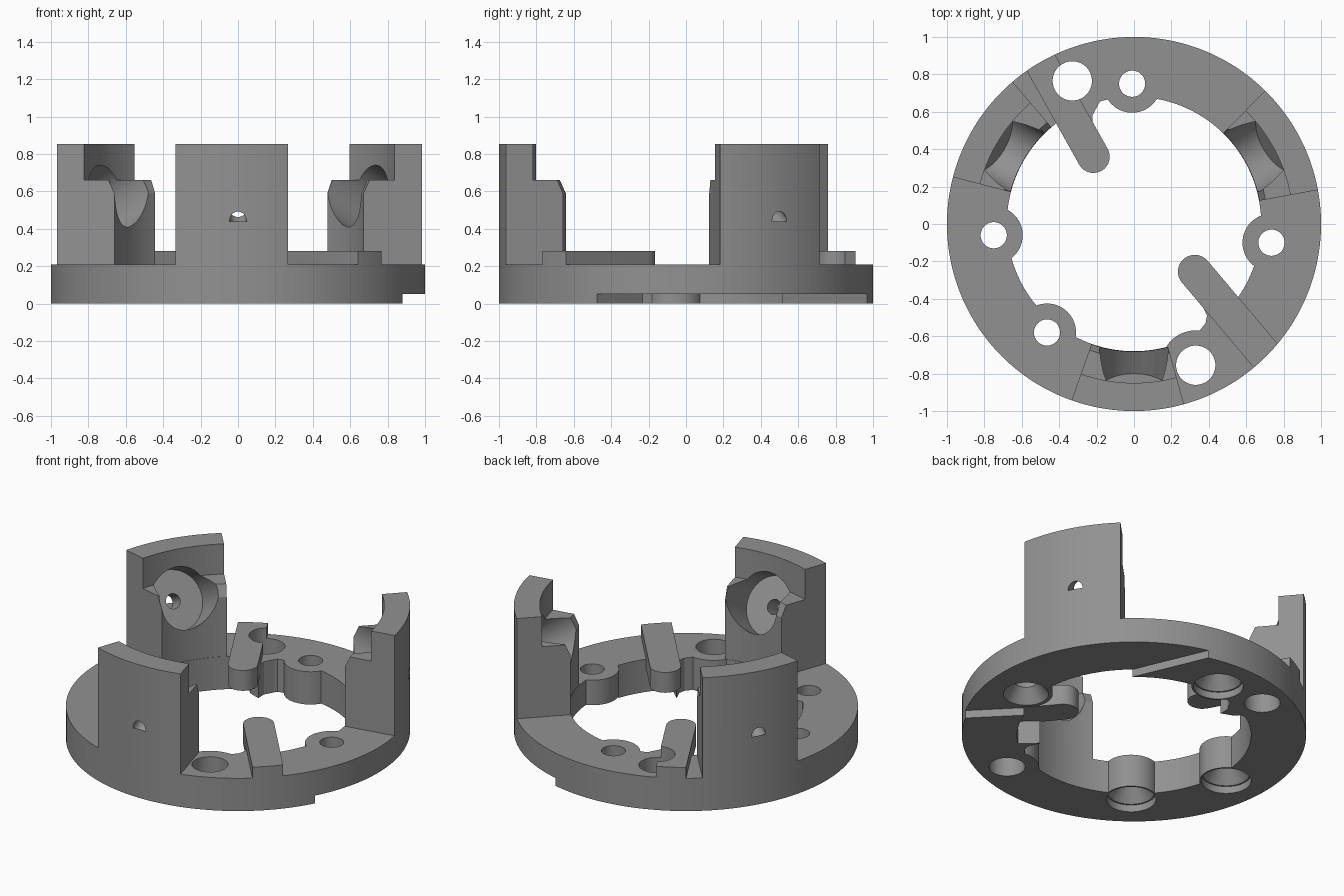
import bpy, bmesh, math
from math import cos, sin, radians
from mathutils import Matrix

if "Cube" in bpy.data.objects:
    bpy.data.objects.remove(bpy.data.objects["Cube"], do_unlink=True)

GREY = (0.285, 0.285, 0.285, 1)
grey = bpy.data.materials.new("mid grey")
grey.use_nodes = True
grey.diffuse_color = GREY
grey.node_tree.nodes["Principled BSDF"].inputs["Base Color"].default_value = GREY


def make(name, bm):
    bmesh.ops.recalc_face_normals(bm, faces=bm.faces)
    mesh = bpy.data.meshes.new(name)
    bm.to_mesh(mesh)
    bm.free()
    mesh.materials.append(grey)
    obj = bpy.data.objects.new(name, mesh)
    bpy.context.collection.objects.link(obj)
    return obj


def prism(name, points, z0, z1):
    """Upright solid over a plan outline."""
    bm = bmesh.new()
    low = [bm.verts.new((x, y, z0)) for x, y in points]
    high = [bm.verts.new((x, y, z1)) for x, y in points]
    bm.faces.new(low)
    bm.faces.new(high)
    for i in range(len(points)):
        j = (i + 1) % len(points)
        bm.faces.new((low[i], low[j], high[j], high[i]))
    return make(name, bm)


def lathe(name, profile, start=0, end=360, steps=180):
    """Sweep a closed (radius, z) profile around the upright axis."""
    bm = bmesh.new()
    full = end - start == 360
    rings = []
    for i in range(steps if full else steps + 1):
        a = radians(start + (end - start) * i / steps)
        rings.append([bm.verts.new((r * cos(a), r * sin(a), z)) for r, z in profile])
    n = len(profile)
    for i in range(steps):
        a, b = rings[i], rings[(i + 1) % len(rings)]
        for j in range(n):
            k = (j + 1) % n
            bm.faces.new((a[j], a[k], b[k], b[j]))
    if not full:
        bm.faces.new(rings[0])
        bm.faces.new(rings[-1])
    return make(name, bm)


def disc(name, centre, r, z0, z1, r_top=None, steps=64):
    bm = bmesh.new()
    bmesh.ops.create_cone(bm, cap_ends=True, segments=steps, radius1=r,
                          radius2=r if r_top is None else r_top, depth=z1 - z0,
                          matrix=Matrix.Translation((*centre, (z0 + z1) / 2)))
    return make(name, bm)


def combine(target, tool, operation):
    """Apply a boolean and discard the tool."""
    mod = target.modifiers.new("combine", "BOOLEAN")
    mod.operation, mod.object, mod.solver = operation, tool, "EXACT"
    bpy.context.view_layer.objects.active = target
    bpy.ops.object.modifier_apply(modifier=mod.name)
    bpy.data.objects.remove(tool, do_unlink=True)


def arm(end, direction, r, length=0.9):
    """Round-ended bar outline, running from the round tip outwards."""
    a = math.atan2(direction[1], direction[0])
    pts = [(end[0] + r * cos(a + radians(t)), end[1] + r * sin(a + radians(t)))
           for t in range(90, 271, 6)]
    dx, dy = length * cos(a), length * sin(a)
    return pts + [(pts[-1][0] + dx, pts[-1][1] + dy), (pts[0][0] + dx, pts[0][1] + dy)]


BASE = 0.21
SCREWS = [(-0.75, -0.06), (-0.01, 0.75), (0.735, -0.1), (-0.465, -0.58)]
PEGS = [(-0.33, 0.765), (0.33, -0.755)]
POSTS = [28, 148, 268]

# base ring with bosses and webs, overlong at staggered heights until trimmed
body = lathe("mounting_ring", [(0.68, -0.1), (1.1, -0.1), (1.1, 0.3), (0.68, 0.3)])
bosses = [(c, 0.155) for c in SCREWS] + [(c, 0.186) for c in PEGS]
for i, (c, r) in enumerate(bosses):
    extra = 0.11 + 0.01 * i
    combine(body, disc("boss", c, r, -extra, BASE + extra), "UNION")
webs = [[(0.33, -0.6), (0.36, -0.558), (0.383, -0.53), (0.39, -0.49), (0.36, -0.42),
         (0.5, -0.55), (0.6, -0.75), (0.4, -0.8)],
        [(-0.22, 0.52), (-0.223, 0.58), (-0.19, 0.64), (-0.3, 0.75), (-0.42, 0.7), (-0.3, 0.55)]]
for i, outline in enumerate(webs):
    extra = 0.2 + 0.01 * i
    combine(body, prism("web", outline, -extra, BASE + extra), "UNION")
combine(body, disc("slab_trim", (0, 0), 1.03, 0, BASE, steps=240), "INTERSECT")

# raised arms reaching into the opening
combine(body, prism("front_arm", arm((0.325, -0.255), (0.645, -0.764), 0.09), 0.15, 0.28), "UNION")
combine(body, prism("back_arm", arm((-0.217, 0.36), (-0.489, 0.873), 0.087), 0.15, 0.28), "UNION")

# upright posts with an inner chamfered shelf
section = [(0.682, 0.1), (1.06, 0.1), (1.06, 0.853), (0.85, 0.853),
           (0.85, 0.66), (0.715, 0.66), (0.682, 0.59)]
for a in POSTS:
    combine(body, lathe("post", section, a - 17.5, a + 17.5, 18), "UNION")

# trim everything to the round outside
combine(body, disc("outer_trim", (0, 0), 1, -0.5, 1.5, steps=240), "INTERSECT")

# tilted round pocket and small vent in each post
for a in POSTS:
    for r, back, front in ((0.185, -0.6, 0), (0.045, -0.1, 0.124)):
        bore = disc("bore", (0, 0), r, back, front)
        bore.data.transform(Matrix.Rotation(radians(a + 2), 4, "Z")
                            @ Matrix.Translation((0.8925, 0, 0.502))
                            @ Matrix.Rotation(radians(120), 4, "Y"))
        combine(body, bore, "DIFFERENCE")

# shallow step under one side
combine(body, prism("under_step", [(1.0, -0.597), (0.65, -0.24), (0.4, 0), (0.446, 0.51),
                                   (0.205, 1.07), (1.2, 1.2), (1.2, -0.597)], -0.1, 0.05),
        "DIFFERENCE")

# countersunk screw holes and plain peg holes
for c in SCREWS:
    combine(body, disc("screw_recess", c, 0.145, -0.12, 0.045), "DIFFERENCE")
    combine(body, disc("countersink", c, 0.143, 0.035, 0.14, 0.066), "DIFFERENCE")
    combine(body, disc("screw_hole", c, 0.07, -0.13, 0.5), "DIFFERENCE")
for c in PEGS:
    combine(body, disc("peg_hole", c, 0.105, -0.1, 0.5), "DIFFERENCE")

bpy.ops.object.select_all(action="DESELECT")
body.select_set(True)
bpy.context.view_layer.objects.active = body
bpy.ops.object.shade_smooth_by_angle(angle=radians(20))
